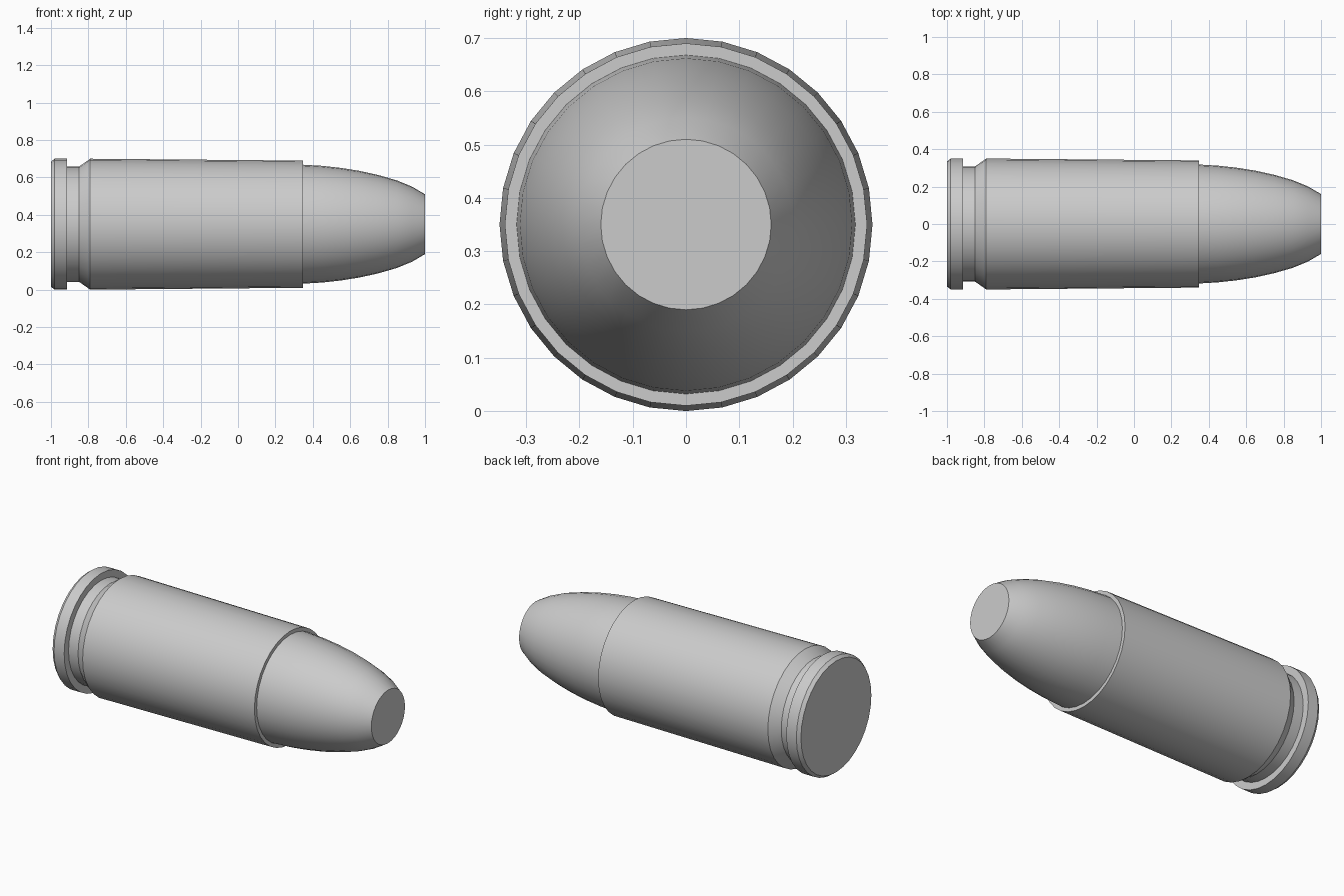
import bpy, bmesh, math

if "Cube" in bpy.data.objects:
    bpy.data.objects.remove(bpy.data.objects["Cube"])

SIDES = 32
AXIS_Z = 0.35


def lathe(name, profile):
    """Spin (x, radius) points about the long x axis and cap both ends."""
    bm = bmesh.new()
    rings = []
    for x, r in profile:
        rings.append([bm.verts.new((x, r * math.sin(2 * math.pi * i / SIDES),
                                    AXIS_Z + r * math.cos(2 * math.pi * i / SIDES)))
                      for i in range(SIDES)])
    for a, b in zip(rings, rings[1:]):
        for i in range(SIDES):
            j = (i + 1) % SIDES
            bm.faces.new((a[i], a[j], b[j], b[i]))
    bm.faces.new(rings[0])
    bm.faces.new(rings[-1])
    bmesh.ops.recalc_face_normals(bm, faces=bm.faces)
    mesh = bpy.data.meshes.new(name)
    bm.to_mesh(mesh)
    bm.free()
    obj = bpy.data.objects.new(name, mesh)
    bpy.context.collection.objects.link(obj)
    bpy.ops.object.select_all(action='DESELECT')
    obj.select_set(True)
    bpy.context.view_layer.objects.active = obj
    bpy.ops.object.shade_smooth_by_angle(angle=math.radians(30))
    return obj


# One closed body: base rim, groove, tapered wall, step and rounded nose
lathe("cylinder_body", [
    (-1.0, 0.335), (-0.98, 0.35), (-0.913, 0.35),
    (-0.913, 0.308), (-0.85, 0.308),
    (-0.79, 0.35), (0.347, 0.34),
    (0.347, 0.318), (0.45, 0.312), (0.55, 0.301), (0.65, 0.285),
    (0.75, 0.263), (0.85, 0.234), (0.93, 0.201), (1.0, 0.16),
])
